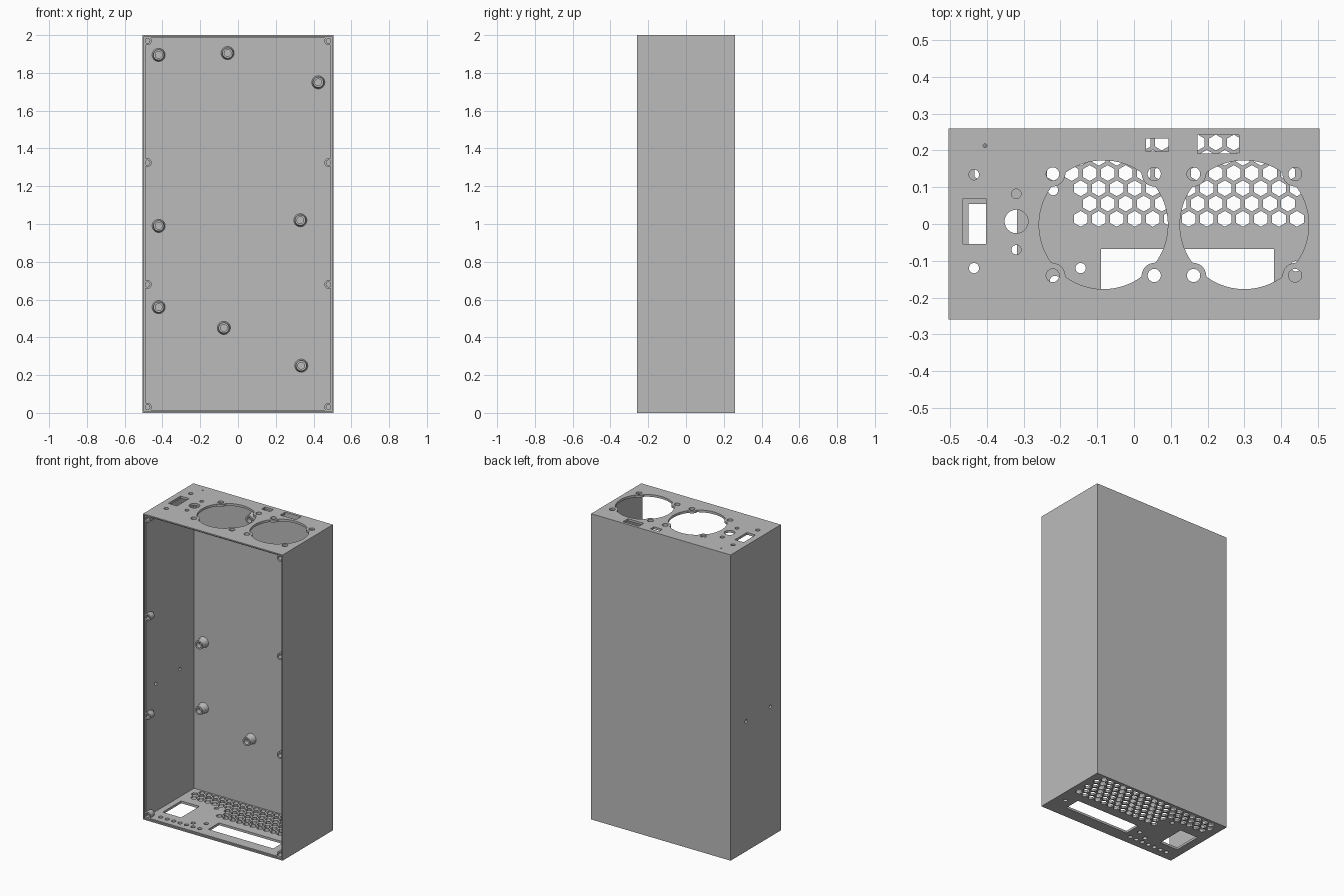
import bpy
import bmesh
from math import sin, cos, pi, sqrt, atan2, hypot

if "Cube" in bpy.data.objects:
    bpy.data.objects.remove(bpy.data.objects["Cube"])

W, D, H, WALL = 0.505, 0.26, 2.0, 0.015

grey = bpy.data.materials.new("case_grey")
grey.use_nodes = True
grey.diffuse_color = (0.5, 0.5, 0.5, 1)
grey.node_tree.nodes["Principled BSDF"].inputs["Base Color"].default_value = (0.5, 0.5, 0.5, 1)


def finish(bm, name):
    bmesh.ops.recalc_face_normals(bm, faces=bm.faces)
    mesh = bpy.data.meshes.new(name)
    bm.to_mesh(mesh)
    bm.free()
    mesh.materials.append(grey)
    obj = bpy.data.objects.new(name, mesh)
    bpy.context.collection.objects.link(obj)
    return obj


def select(obj):
    bpy.ops.object.select_all(action='DESELECT')
    obj.select_set(True)
    bpy.context.view_layer.objects.active = obj


def smooth(obj):
    select(obj)
    bpy.ops.object.shade_smooth_by_angle(angle=0.6)


def loft(bm, rings):
    """Closed skin through rings of equal point count."""
    loops = [[bm.verts.new(p) for p in ring] for ring in rings]
    for a, b in zip(loops, loops[1:]):
        for i in range(len(a)):
            j = (i + 1) % len(a)
            bm.faces.new((a[i], a[j], b[j], b[i]))
    bm.faces.new(loops[0])
    bm.faces.new(loops[-1])


def prism(bm, outline, lo, hi, axis='z'):
    place = (lambda u, v, h: (u, v, h)) if axis == 'z' else (lambda u, v, h: (h, u, v))
    loft(bm, [[place(u, v, h) for u, v in outline] for h in (lo, hi)])


def circle(x, y, r, n=24, start=0.0):
    return [(x + r * cos(start + 2 * pi * i / n), y + r * sin(start + 2 * pi * i / n))
            for i in range(n)]


def rect(x0, x1, y0, y1):
    return [(x0, y0), (x1, y0), (x1, y1), (x0, y1)]


def box(name, x, y0, y1, z0, z1):
    bm = bmesh.new()
    prism(bm, rect(-x, x, y0, y1), z0, z1)
    return finish(bm, name)


def cut(target, cutter):
    cutter.hide_render = True
    mod = target.modifiers.new("cut", 'BOOLEAN')
    mod.operation = 'DIFFERENCE'
    mod.solver = 'EXACT'
    mod.object = cutter
    select(target)
    bpy.ops.object.modifier_apply(modifier=mod.name)
    bpy.data.objects.remove(cutter)


# Open-fronted case with a stepped rim for a lid
shell = box("case_shell", W, -D, D, 0, H)
cut(shell, box("cavity", W - WALL, -D - 0.02, D - WALL, WALL, H - WALL))
cut(shell, box("rim_step", W - 0.008, -D - 0.02, -D + 0.008, 0.008, H - 0.008))

# Top panel: fan openings with screw tabs
FAN_R, TAB_R, SPREAD = 0.175, 0.034, 0.138
corners = [(sx * SPREAD, sy * SPREAD) for sx in (-1, 1) for sy in (-1, 1)]


def fan_outline(cx, cy, n=120):
    pts = []
    for i in range(n):
        t, r = 2 * pi * i / n, FAN_R
        for x, y in corners:
            d, off = hypot(x, y), t - atan2(y, x)
            if cos(off) > 0 and abs(d * sin(off)) < TAB_R:
                r = min(r, d * cos(off) - sqrt(TAB_R ** 2 - (d * sin(off)) ** 2))
        pts.append((cx + r * cos(t), cy + r * sin(t)))
    return pts


top = bmesh.new()
outlines = []
for fx in (-0.083, 0.3):
    outlines.append(fan_outline(fx, -0.002))
    outlines += [circle(fx + x, y - 0.002, 0.018) for x, y in corners]
# Top panel: switch, sockets, knob and lamp holes
outlines += [rect(-0.465, -0.403, -0.055, 0.07),
             rect(0.033, 0.094, 0.197, 0.232),
             rect(0.172, 0.286, 0.191, 0.242),
             circle(-0.32, 0.007, 0.032),
             circle(-0.405, 0.213, 0.005)]
outlines += [circle(-0.435, y, 0.014) for y in (-0.12, 0.134)]
outlines += [circle(-0.32, y, 0.013) for y in (-0.07, 0.082)]
for o in outlines:
    prism(top, o, H - 0.03, H + 0.02)
cut(shell, finish(top, "top_cutter"))

# Bottom panel: hexagonal vent grid, wider in the rear rows
floor = bmesh.new()
PITCH = 0.049
outlines = []
for row in range(6):
    y = 0.014 + row * 0.0415
    left = -0.15 if row < 3 else -0.45
    for k in range(-14, 14):
        x = 0.002 + (k + 0.5 * (row % 2)) * PITCH
        if left < x < 0.46:
            outlines.append(circle(x, y, 0.0215, 6, pi / 2))
# Bottom panel: slot, socket opening and round holes
outlines += [rect(-0.09, 0.38, -0.178, -0.068),
             rect(-0.45, -0.318, -0.135, 0.055)]
outlines += [circle(-0.42 + 0.047 * i, -0.2, 0.014) for i in range(7)]
outlines += [circle(x, y, 0.014) for x, y in
             ((-0.145, -0.12), (-0.215, -0.155), (-0.22, 0.092), (0.44, -0.115))]
for o in outlines:
    prism(floor, o, -0.02, 0.03)
cut(shell, finish(floor, "floor_cutter"))

# Pair of small holes in the right wall
side = bmesh.new()
for y in (-0.15, 0.1):
    prism(side, circle(y, 0.85, 0.011), -W - 0.02, -W + 0.03, 'x')
cut(shell, finish(side, "side_cutter"))
smooth(shell)


def turned(name, x, z, profile):
    """Turned part along y; profile holds (y, radius, x shift, z shift)."""
    bm = bmesh.new()
    loft(bm, [[(u, y, v) for u, v in circle(x + dx, z + dz, r)]
              for y, r, dx, dz in profile])
    smooth(finish(bm, name))


# Board standoffs on the back wall
spots = [(-0.42, 1.895), (-0.055, 1.905), (0.425, 1.75), (-0.42, 0.99),
         (0.33, 1.02), (-0.42, 0.56), (-0.075, 0.45), (0.335, 0.25)]
for i, (x, z) in enumerate(spots):
    turned(f"standoff_{i + 1}", x, z,
           [(0.247, 0.036, 0, 0), (0.238, 0.031, 0, 0), (0.195, 0.028, 0, 0),
            (0.195, 0.018, 0, 0), (0.225, 0.018, 0, 0)])

# Lid screw bosses along the rim, tapering back into the walls
for side_name, s in (("right", -1), ("left", 1)):
    for i, z in enumerate((0.03, 0.68, 1.325, 1.97)):
        dz = {0: -0.02, 3: 0.02}.get(i, 0)
        turned(f"{side_name}_rim_boss_{i + 1}", s * 0.48, z,
               [(-0.17, 0.003, s * 0.017, dz), (-0.21, 0.023, 0, 0),
                (-0.252, 0.023, 0, 0), (-0.252, 0.013, 0, 0), (-0.215, 0.013, 0, 0)])
